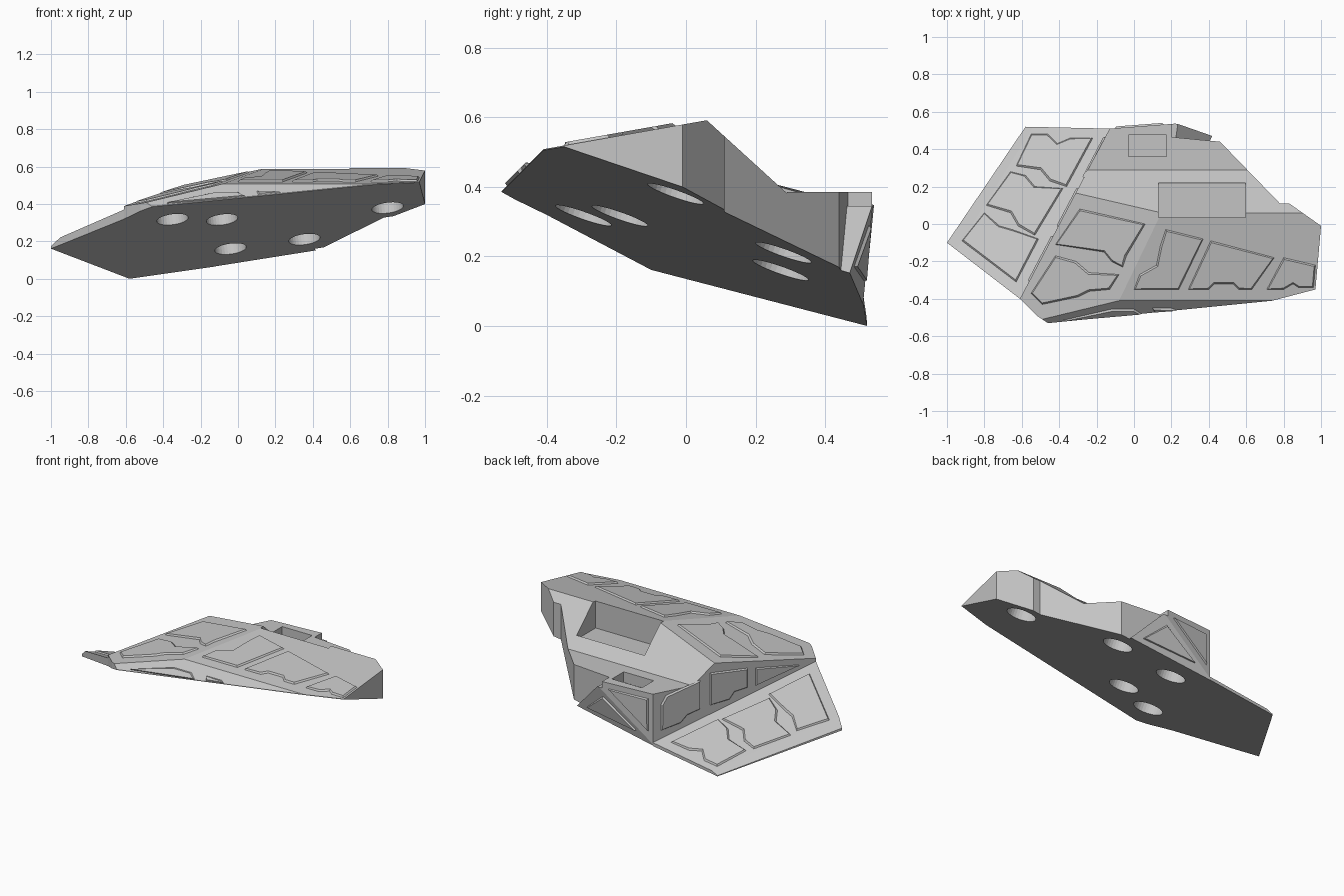
import bpy, bmesh, math
from mathutils import Vector as V

cube = bpy.data.objects.get("Cube")
if cube:
    bpy.data.objects.remove(cube)

grey = bpy.data.materials.new("stone_grey")
grey.use_nodes = True
grey.diffuse_color = (.55, .55, .55, 1)
grey.node_tree.nodes["Principled BSDF"].inputs["Base Color"].default_value = (.55, .55, .55, 1)


def surface(x, y, z, bx, by):
    """Sloping plane through a point, as z = a + bx*x + by*y."""
    return (z - bx * x - by * y, bx, by)


UNDER = (.261, .135, -.351)
RAMP = (.300, .139, -.386)
DECK_R = surface(0, -.41, .508, 0, .177)
DECK_L = surface(-.08, -.41, .508, .226, .068)
SLOPE = surface(0, .06, .591, 0, -.911)
STRIP = surface(0, -.41, .508, 0, 1)


def height(s, x, y):
    return s[0] + s[1] * x + s[2] * y


def above(s):
    return V((0, 0, s[0])), V((-s[1], -s[2], 1))


def below(s):
    return V((0, 0, s[0])), V((s[1], s[2], -1))


def through(a, b, c, toward):
    """Cutting plane through three points, its normal facing 'toward'."""
    a, b, c = V(a), V(b), V(c)
    n = (b - a).cross(c - a).normalized()
    return a, n if n.dot(V(toward)) > 0 else -n


def finish(bm, name):
    bmesh.ops.recalc_face_normals(bm, faces=bm.faces)
    me = bpy.data.meshes.new(name)
    bm.to_mesh(me)
    bm.free()
    me.materials.append(grey)
    ob = bpy.data.objects.new(name, me)
    bpy.context.collection.objects.link(ob)
    return ob


def solid(name, outline, cuts):
    """Upright prism of an outline, trimmed by planes."""
    bm = bmesh.new()
    f = bm.faces.new([bm.verts.new((x, y, -1)) for x, y in outline])
    g = bmesh.ops.extrude_face_region(bm, geom=[f])["geom"]
    bmesh.ops.translate(bm, vec=(0, 0, 3), verts=[v for v in g if isinstance(v, bmesh.types.BMVert)])
    for co, no in cuts:
        bmesh.ops.bisect_plane(bm, geom=bm.verts[:] + bm.edges[:] + bm.faces[:], dist=1e-5,
                               plane_co=co, plane_no=no, clear_outer=True)
        rim = [e for e in bm.edges if e.is_boundary]
        if rim:
            bmesh.ops.holes_fill(bm, edges=rim, sides=0)
    return finish(bm, name)


def carve(targets, cutter):
    """Subtract a cutter from the targets and discard it."""
    cutter.hide_render = True
    for ob in targets:
        m = ob.modifiers.new("carve", "BOOLEAN")
        m.operation, m.solver, m.object = "DIFFERENCE", "EXACT", cutter
        bpy.context.view_layer.objects.active = ob
        bpy.ops.object.modifier_apply(modifier=m.name)
    bpy.data.objects.remove(cutter)


def panel(name, pts, lift, out):
    """Raised plate with chamfered edges lying on a surface."""
    bm = bmesh.new()
    f = bm.faces.new([bm.verts.new(lift(*p)) for p in pts])
    f.normal_update()
    if f.normal.dot(V(out)) < 0:
        f.normal_flip()
    bmesh.ops.inset_individual(bm, faces=[f], thickness=.009, depth=.009)
    me = bpy.data.meshes.new(name)
    bm.to_mesh(me)
    bm.free()
    me.materials.append(grey)
    bpy.context.collection.objects.link(bpy.data.objects.new(name, me))


# Main hull, split where the slope meets the rear ledge
hull = [(-.61, -.4), (-.52, -.49), (-.46, -.53), (.74, -.41), (.97, -.35), (1, -.01),
        (.83, .11), (.78, .11), (.46, .44), (.2, .465), (.2, .535), (-.13, .51)]
seam = V((0, .29, 0))
undercut = through((-.13, .51, .075), (.2, .535, .33), (.42, .47, .15), (0, 1, 0))
front_hull = solid("front_hull", hull, [(seam, V((0, 1, 0))), below(UNDER), above(DECK_R),
                                        above(DECK_L), above(SLOPE), above(STRIP)])
rear_hull = solid("rear_ledge", hull, [(seam, V((0, -1, 0))), below(UNDER),
                                       above((.385, 0, 0)), undercut])

# Rear fin, sloping down beside the ledge
solid("rear_fin", [(.2, .44), (.2, .535), (.25, .54), (.45, .47), (.45, .44)],
      [below(UNDER), above((.345, 0, 0)), undercut,
       through((.25, .54, .33), (.23, .47, .34), (.42, .47, .15), (1, 0, 1))])

# Side ramp with a chamfered outer lip
solid("side_ramp", [(-1, -.1), (-.58, .52), (-.13, .51), (-.61, -.4)],
      [below(UNDER), above(RAMP),
       through((-1, -.1, .175), (-.58, .52, .005), (-.96, -.127, .21), (-1, .6, 1))])


# Rectangular wells with flat floors
def well(x0, x1, y0, y1, floor):
    return solid("well_cutter", [(x0, y0), (x1, y0), (x1, y1), (x0, y1)],
                 [(V((0, 0, floor)), V((0, 0, -1)))])


carve([front_hull], well(.13, .595, .035, .22, .42))
carve([rear_hull], well(-.03, .175, .36, .475, .32))

# Round sockets sunk square into the underside
axis = V((-UNDER[1], -UNDER[2], 1)).normalized()
for x, y in [(-.35, -.295), (-.085, -.19), (-.04, .272), (.355, .28), (.8, -.03)]:
    bpy.ops.mesh.primitive_cylinder_add(vertices=32, radius=.085, depth=.22,
                                        location=(x, y, height(UNDER, x, y)),
                                        rotation=axis.to_track_quat("Z", "Y").to_euler())
    cutter = bpy.context.object
    cutter.data.materials.append(grey)
    carve([front_hull, rear_hull] if y > .2 else [front_hull], cutter)


# Raised plates on the upper surfaces
def on(s):
    return lambda x, y: (x, y, height(s, x, y))


plates = {
    "ramp_plate": (RAMP, [
        [(-.55, .48), (-.46, .48), (-.41, .43), (-.34, .46), (-.22, .46), (-.36, .2),
         (-.45, .23), (-.5, .29), (-.63, .31)],
        [(-.66, .28), (-.58, .26), (-.53, .2), (-.38, .19), (-.53, -.06), (-.62, -.01),
         (-.66, .06), (-.79, .1)],
        [(-.8, .06), (-.72, -.01), (-.65, -.03), (-.51, -.08), (-.63, -.31), (-.92, -.09)]]),
    "left_deck_plate": (DECK_L, [
        [(-.29, .08), (.06, 0), (-.04, -.17), (-.06, -.23), (-.12, -.2), (-.16, -.15), (-.42, -.11)],
        [(-.42, -.17), (-.31, -.2), (-.24, -.26), (-.08, -.27), (-.13, -.35), (-.24, -.36),
         (-.3, -.39), (-.49, -.43), (-.55, -.37)]]),
    "right_deck_plate": (DECK_R, [
        [(.17, -.03), (.37, -.08), (.24, -.35), (0, -.35), (.03, -.27), (.12, -.22), (.14, -.12)],
        [(.41, -.09), (.75, -.18), (.63, -.35), (.56, -.35), (.53, -.32), (.43, -.32),
         (.4, -.35), (.29, -.35)],
        [(.8, -.18), (.97, -.22), (.96, -.34), (.88, -.34), (.85, -.32), (.8, -.35), (.71, -.35)]]),
    "front_strip_plate": (STRIP, [
        [(-.38, -.515), (-.12, -.455), (0, -.455), (.04, -.48)],
        [(.1, -.45), (.2, -.45), (.23, -.46), (.11, -.472)]]),
}
for name, (s, shapes) in plates.items():
    for i, pts in enumerate(shapes):
        panel(f"{name}_{i + 1}", pts, on(s), (0, 0, 1))


# Plates on the wall above the ramp
def on_wall(t, z):
    return (-.61 + .48 * t, -.4 + .91 * t, z)


for i, pts in enumerate([
        [(.95, .15), (.95, .31), (.92, .36), (.71, .41), (.71, .23), (.79, .21), (.83, .17)],
        [(.65, .24), (.65, .44), (.42, .42), (.42, .3), (.5, .29), (.53, .25)],
        [(.37, .3), (.37, .41), (.1, .37)]]):
    panel(f"wall_plate_{i + 1}", pts, on_wall, (-1, .5, 0))


# Plates on the rear wall and its undercut
def on_undercut(x, z):
    co, n = undercut
    return (x, co.y - (n.x * (x - co.x) + n.z * (z - co.z)) / n.y, z)


panel("rear_wall_plate", [(-.1, .15), (-.1, .35), (.16, .35)],
      lambda x, z: (x, .51 + .025 * (x + .13) / .33, z), (0, 1, 0))
panel("undercut_plate", [(-.02, .13), (.2, .29), (.34, .17)], on_undercut, (0, 1, 0))
